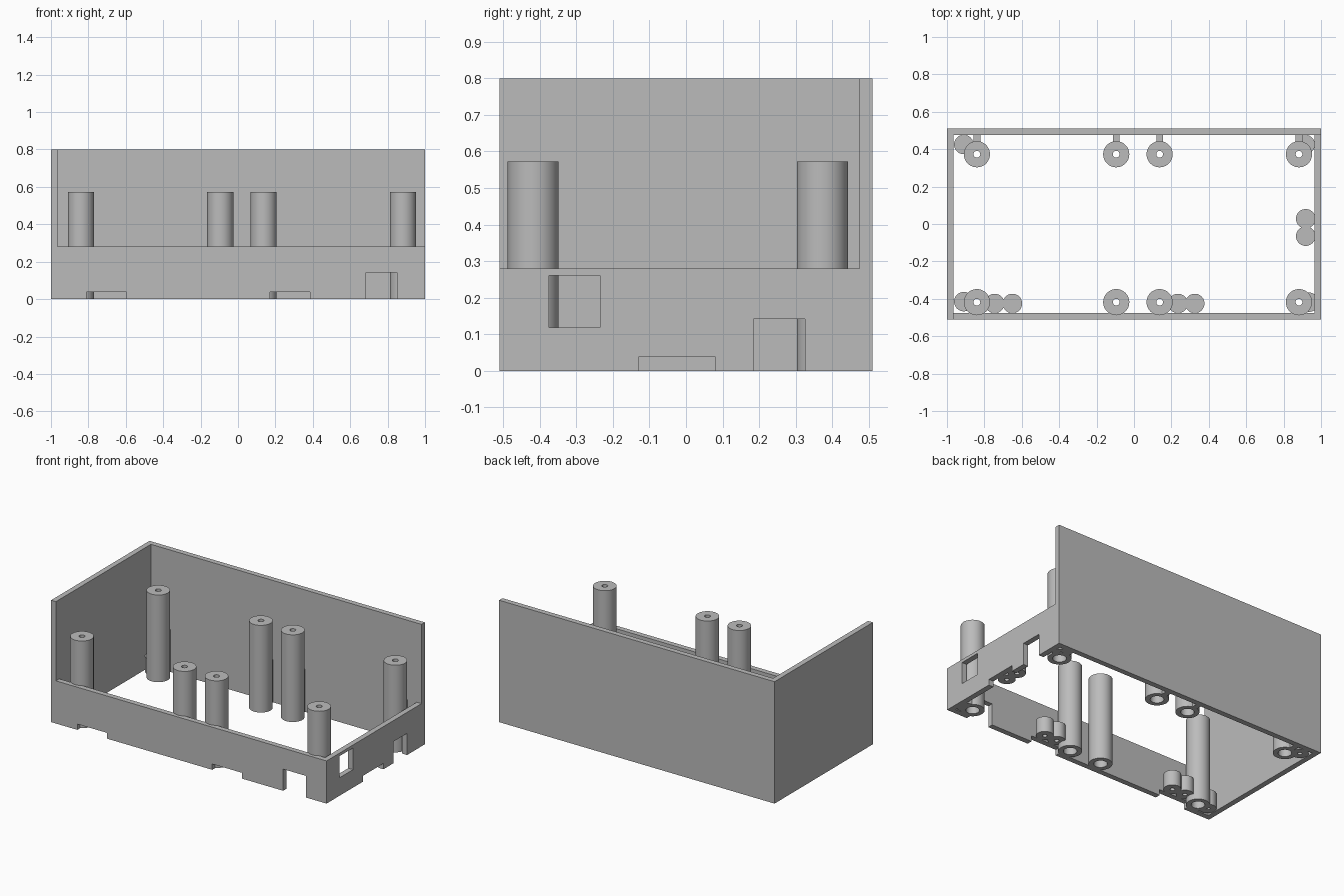
import bpy, bmesh
from math import pi, radians
from mathutils import Vector

cube = bpy.data.objects.get("Cube")
if cube:
    bpy.data.objects.remove(cube, do_unlink=True)

grey = bpy.data.materials.new("plain grey")
grey.use_nodes = True
grey.diffuse_color = (0.5, 0.5, 0.5, 1)
grey.node_tree.nodes["Principled BSDF"].inputs["Base Color"].default_value = grey.diffuse_color

X, Y, H, WALL, LOW = 1.0, 0.51, 0.8, 0.035, 0.28
IX, IY = X - WALL, Y - WALL


def finish(name, bm):
    bmesh.ops.recalc_face_normals(bm, faces=bm.faces)
    mesh = bpy.data.meshes.new(name)
    bm.to_mesh(mesh)
    bm.free()
    mesh.materials.append(grey)
    ob = bpy.data.objects.new(name, mesh)
    bpy.context.collection.objects.link(ob)
    return ob


def box(name, x, y, z):
    """Box from (min, max) ranges."""
    bm = bmesh.new()
    bmesh.ops.create_cube(bm, size=1)
    for v in bm.verts:
        v.co = Vector([(a + b) / 2 + c * (b - a) for (a, b), c in zip((x, y, z), v.co)])
    return finish(name, bm)


def lathe(name, profile, x, y, z=0.0, steps=40):
    """Revolve a closed (radius, height) outline about the vertical."""
    bm = bmesh.new()
    vs = [bm.verts.new((r, 0, h)) for r, h in profile]
    es = [bm.edges.new((a, b)) for a, b in zip(vs, vs[1:] + vs[:1])]
    bmesh.ops.spin(bm, geom=vs + es, cent=(0, 0, 0), axis=(0, 0, 1),
                   angle=2 * pi, steps=steps, use_merge=True)
    bmesh.ops.remove_doubles(bm, verts=bm.verts, dist=1e-5)
    bmesh.ops.dissolve_degenerate(bm, dist=1e-6, edges=bm.edges)
    loose = [e for e in bm.edges if not e.link_faces]
    bmesh.ops.delete(bm, geom=loose, context='EDGES')
    bmesh.ops.translate(bm, verts=bm.verts, vec=(x, y, z))
    return finish(name, bm)


def cut(ob, cutters):
    """Subtract the cutters, bake the result and discard them."""
    for c in cutters:
        mod = ob.modifiers.new("cut", 'BOOLEAN')
        mod.operation, mod.solver, mod.object = 'DIFFERENCE', 'EXACT', c
        c.hide_render = True
    bpy.context.view_layer.update()
    dg = bpy.context.evaluated_depsgraph_get()
    mesh = bpy.data.meshes.new_from_object(ob.evaluated_get(dg))
    ob.modifiers.clear()
    ob.data = mesh
    for c in cutters:
        bpy.data.objects.remove(c, do_unlink=True)


# Open case: two tall walls, two low walls, no floor
case = box("case_walls", (-X, X), (-Y, Y), (0, H))
front, right = (-Y - 0.1, -IY + 0.01), (IX - 0.01, X + 0.1)
cut(case, [
    box("inside", (-IX, IX), (-IY, IY), (-0.1, H + 0.1)),
    box("step", (-IX, X + 0.1), (-Y - 0.1, IY), (LOW, H + 0.1)),
    box("front_slot_a", (-0.81, -0.595), front, (-0.1, 0.038)),
    box("front_slot_b", (0.17, 0.385), front, (-0.1, 0.038)),
    box("front_notch", (0.685, 0.85), front, (-0.1, 0.142)),
    box("side_slot", right, (-0.13, 0.08), (-0.1, 0.038)),
    box("side_notch", right, (0.185, 0.325), (-0.1, 0.142)),
    box("side_window", right, (-0.375, -0.235), (0.118, 0.26)),
])

# Tall standoffs: wide bore from below, narrow hole on top
R, TOP, BORE, HOLE, SEAT = 0.07, 0.572, 0.04, 0.018, 0.5
standoff = [(R, 0), (R, TOP), (HOLE, TOP), (HOLE, SEAT), (BORE, SEAT), (BORE, 0)]
round_parts = []
for x in (-0.84, -0.095, 0.137, 0.882):
    for side, y in (("front", -0.418), ("back", 0.373)):
        round_parts.append(lathe(side + "_standoff", standoff, x, y))
    # Rib tying the back standoff to the wall
    box("back_rib", (x - 0.018, x + 0.018), (0.373 + R - 0.008, IY), (0, LOW))

# Short bosses with a blind hole underneath
r, h, hole, depth = 0.052, 0.1, 0.014, 0.08
boss = [(r, 0), (r, h), (0, h), (0, depth), (hole, depth), (hole, 0)]
for x, y in ((-0.745, -0.425), (-0.65, -0.425), (0.235, -0.425),
             (0.325, -0.425), (0.918, 0.028), (0.918, -0.065)):
    round_parts.append(lathe("slot_boss", boss, x, y, 0.038))

# Corner bosses, trimmed clear of the standoff bores
for x, y, px, py in ((-0.91, -0.415, -0.84, -0.418), (0.935, -0.418, 0.882, -0.418),
                     (-0.91, 0.425, -0.84, 0.373), (0.915, 0.425, 0.882, 0.373)):
    ob = lathe("corner_boss", boss, x, y)
    bore = [(0, -0.1), (BORE + 0.005, -0.1), (BORE + 0.005, 0.3), (0, 0.3)]
    cut(ob, [lathe("bore_cutter", bore, px, py)])
    round_parts.append(ob)

# Smooth the round walls, keep rims sharp
bpy.ops.object.select_all(action='DESELECT')
for ob in round_parts:
    ob.select_set(True)
bpy.context.view_layer.objects.active = round_parts[0]
bpy.ops.object.shade_smooth_by_angle(angle=radians(35))
